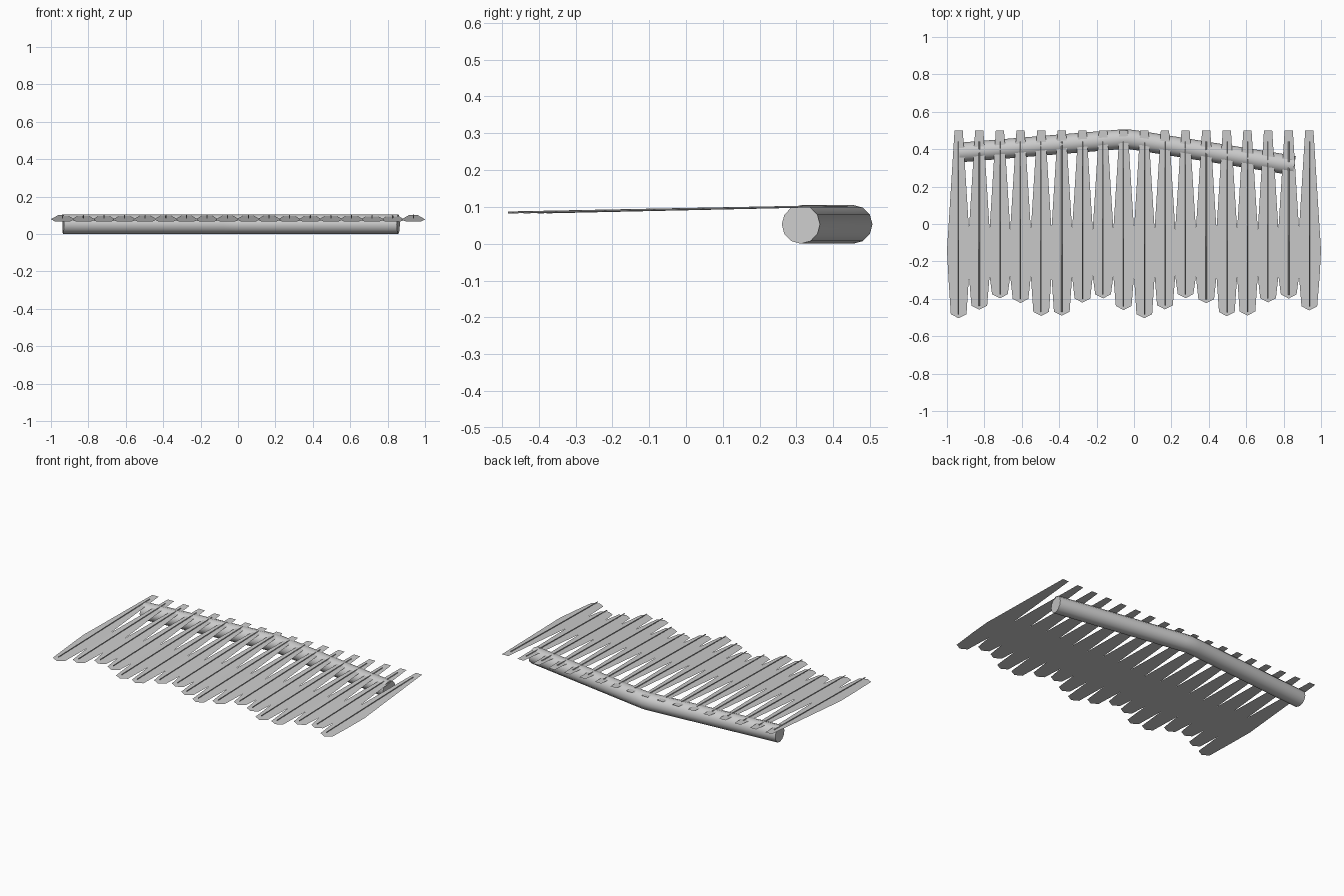
import bpy, bmesh, math
from mathutils import Vector

if "Cube" in bpy.data.objects:
    bpy.data.objects.remove(bpy.data.objects["Cube"])


def make_object(name, bm):
    mesh = bpy.data.meshes.new(name)
    bm.to_mesh(mesh)
    bm.free()
    obj = bpy.data.objects.new(name, mesh)
    bpy.context.collection.objects.link(obj)
    return obj


def tube(name, path, radius, sides, smooth=False):
    """Round bar with capped ends, swept along a path of points."""
    bm = bmesh.new()
    pts = [Vector(p) for p in path]
    rings = []
    for i, p in enumerate(pts):
        t = (pts[min(i + 1, len(pts) - 1)] - pts[max(i - 1, 0)]).normalized()
        side = t.cross(Vector((0, 0, 1))).normalized()
        up = side.cross(t)
        rings.append([bm.verts.new(p + radius * (math.cos(a) * side + math.sin(a) * up))
                      for a in (2 * math.pi * k / sides for k in range(sides))])
    for a, b in zip(rings, rings[1:]):
        for k in range(sides):
            n = (k + 1) % sides
            f = bm.faces.new((a[k], a[n], b[n], b[k]))
            f.smooth = smooth
    bm.faces.new(rings[0])
    bm.faces.new(rings[-1])
    bmesh.ops.recalc_face_normals(bm, faces=bm.faces)
    return make_object(name, bm)


# Bent bone along the leading edge
tube("wing_bone", [(-0.935, 0.382, 0.0525), (-0.08, 0.452, 0.0525), (-0.035, 0.454, 0.0525),
                   (0.01, 0.448, 0.0525), (0.857, 0.312, 0.0525)], 0.0525, 12, smooth=True)

# Half outline of a feather: (half width, y); the tip is added per feather
HALF = [(0.022, 0.5), (0.052, 0.02), (0.0625, -0.14), (0.055, -0.28)]
COUNT = 18


def feather(i):
    x = -0.9375 + 1.875 * i / (COUNT - 1)
    tip = -0.449 - 0.055 * math.cos(1.4 * i)
    half = HALF + [(0.042, tip + 0.022)]
    outline = [(-w, y) for w, y in half] + [(0, tip)] + [(w, y) for w, y in reversed(half)]
    # Flat vane, sloping down to the trailing tip
    bm = bmesh.new()
    vs = [bm.verts.new((x + w, y, 0.067 + 0.035 * (y - tip) / (0.5 - tip))) for w, y in outline]
    bm.faces.new(vs)
    make_object(f"feather_vane_{i + 1}", bm)
    # Thin quill above the vane
    tube(f"feather_quill_{i + 1}", [(x, 0.44, 0.103), (x, tip + 0.02, 0.085)], 0.003, 6)


for i in range(COUNT):
    feather(i)
